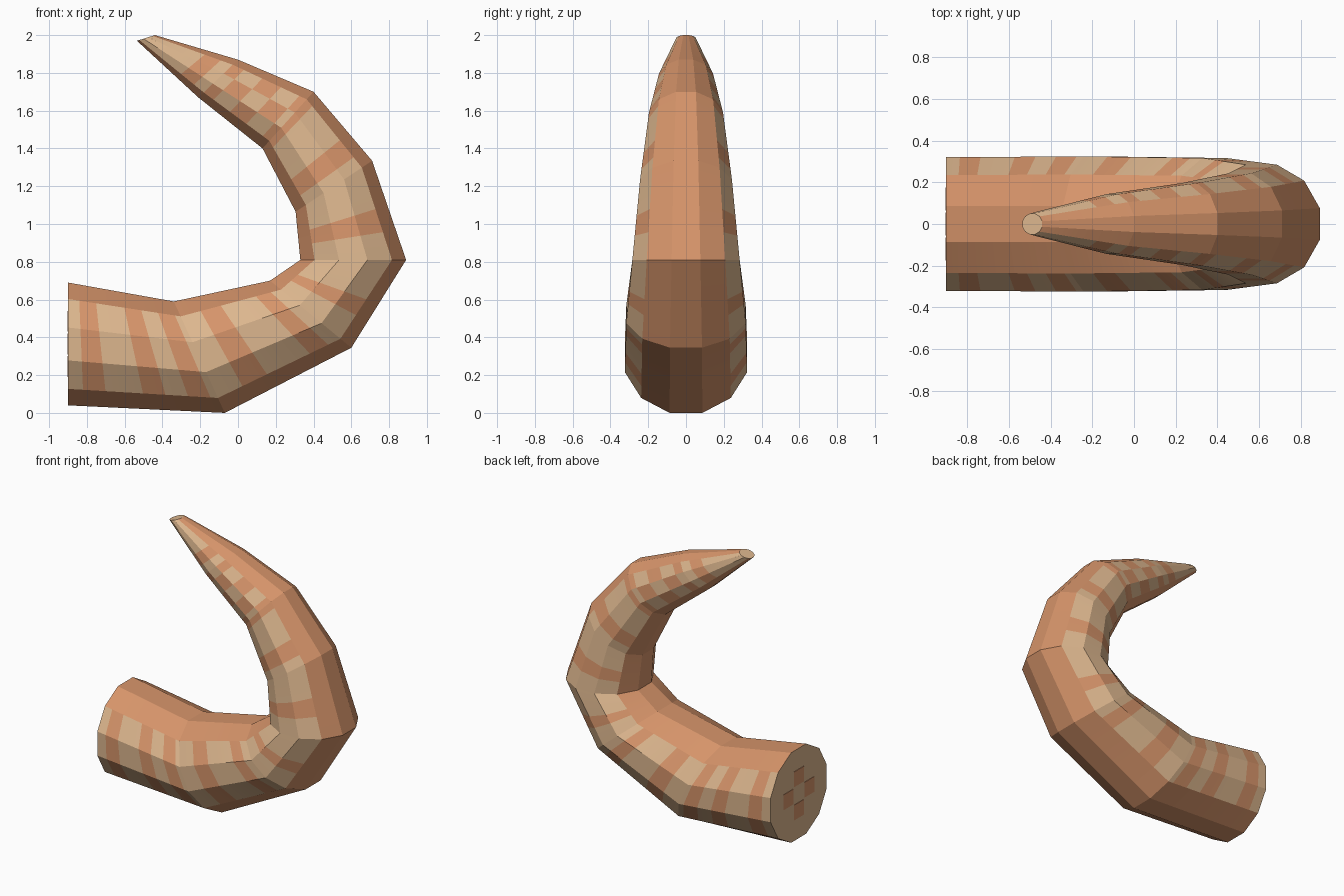
import bpy, bmesh, math
from mathutils import Vector

if "Cube" in bpy.data.objects:
    bpy.data.objects.remove(bpy.data.objects["Cube"])


def material(name, rgb):
    m = bpy.data.materials.new(name)
    m.diffuse_color = (*rgb, 1)
    m.use_nodes = True
    m.node_tree.nodes["Principled BSDF"].inputs["Base Color"].default_value = m.diffuse_color
    return m


orange = material("warm orange", (0.672, 0.296, 0.144))
tan = material("pale tan", (0.716, 0.468, 0.270))

# Cross-sections: inner edge x,z / outer edge x,z / half width in y
RINGS = [
    (-0.90, 0.69, -0.90, 0.04, 0.320),
    (-0.34, 0.59, -0.07, 0.00, 0.324),
    (0.17, 0.70, 0.60, 0.345, 0.316),
    (0.33, 0.81, 0.89, 0.81, 0.284),
    (0.305, 1.065, 0.71, 1.335, 0.243),
    (0.13, 1.40, 0.40, 1.70, 0.196),
    (-0.21, 1.67, 0.00, 1.87, 0.143),
    (-0.535, 1.97, -0.44, 2.00, 0.050),
]
# Tan patches along each segment, as fractions of its length
PATCHES = [
    [(0, .1), (.25, .5), (.65, .8), (.95, 1)],
    [(0, .2), (.4, .75), (.9, 1)],
    [(0, .3), (.5, 1)],
    [(0, .3), (.55, 1)],
    [(0, .15), (.4, .9)],
    [(.1, .35), (.6, .85)],
    [(0, .15), (.35, 1)],
]
SIDES, STEPS = 12, 20


def section(ring):
    ix, iz, ox, oz, ry = ring
    inner, outer = Vector((ix, 0, iz)), Vector((ox, 0, oz))
    mid, arm = (inner + outer) / 2, (outer - inner) / 2
    c15, s75 = math.cos(math.radians(15)), math.sin(math.radians(75))
    pts = []
    for k in range(SIDES):
        a = math.radians(15 + 30 * k)
        pts.append(mid + arm * (math.cos(a) / c15) + Vector((0, -ry * math.sin(a) / s75, 0)))
    return pts


def is_tan(seg, k, t):
    side = k if k < 6 else 10 - k          # mirror front and back flanks
    if side not in (1, 2, 3):
        return False
    if seg == 5 and side == 2:             # staggered patches near the tip
        t = (t + 0.25) % 1
    return any(a <= t < b for a, b in PATCHES[seg])


# Curved horn body
bm = bmesh.new()
sections = [section(r) for r in RINGS]
loops, where = [], []
for seg in range(len(RINGS) - 1):
    for i in range(STEPS):
        t = i / STEPS
        loops.append([bm.verts.new(p.lerp(q, t)) for p, q in zip(sections[seg], sections[seg + 1])])
        where.append((seg, t + 0.5 / STEPS))
loops.append([bm.verts.new(p) for p in sections[-1]])
for n, (seg, t) in enumerate(where):
    for k in range(SIDES):
        j = (k + 1) % SIDES
        f = bm.faces.new((loops[n][k], loops[n][j], loops[n + 1][j], loops[n + 1][k]))
        f.material_index = int(is_tan(seg, k, t))
# Base and tip caps
for loop in (loops[0], loops[-1]):
    bm.faces.new(loop).material_index = 1
bmesh.ops.recalc_face_normals(bm, faces=bm.faces)
mesh = bpy.data.meshes.new("horn")
bm.to_mesh(mesh)
bm.free()
mesh.materials.append(orange)
mesh.materials.append(tan)
bpy.context.collection.objects.link(bpy.data.objects.new("horn", mesh))

# Four spots on the base cap
for n, (y, z) in enumerate([(0, .12), (0, -.12), (.12, 0), (-.12, 0)]):
    bpy.ops.mesh.primitive_cube_add(size=1, location=(-0.9, y, 0.365 + z))
    spot = bpy.context.object
    spot.name = f"base_spot_{n + 1}"
    spot.scale = (0.006, 0.11, 0.11)
    spot.data.materials.append(orange)
